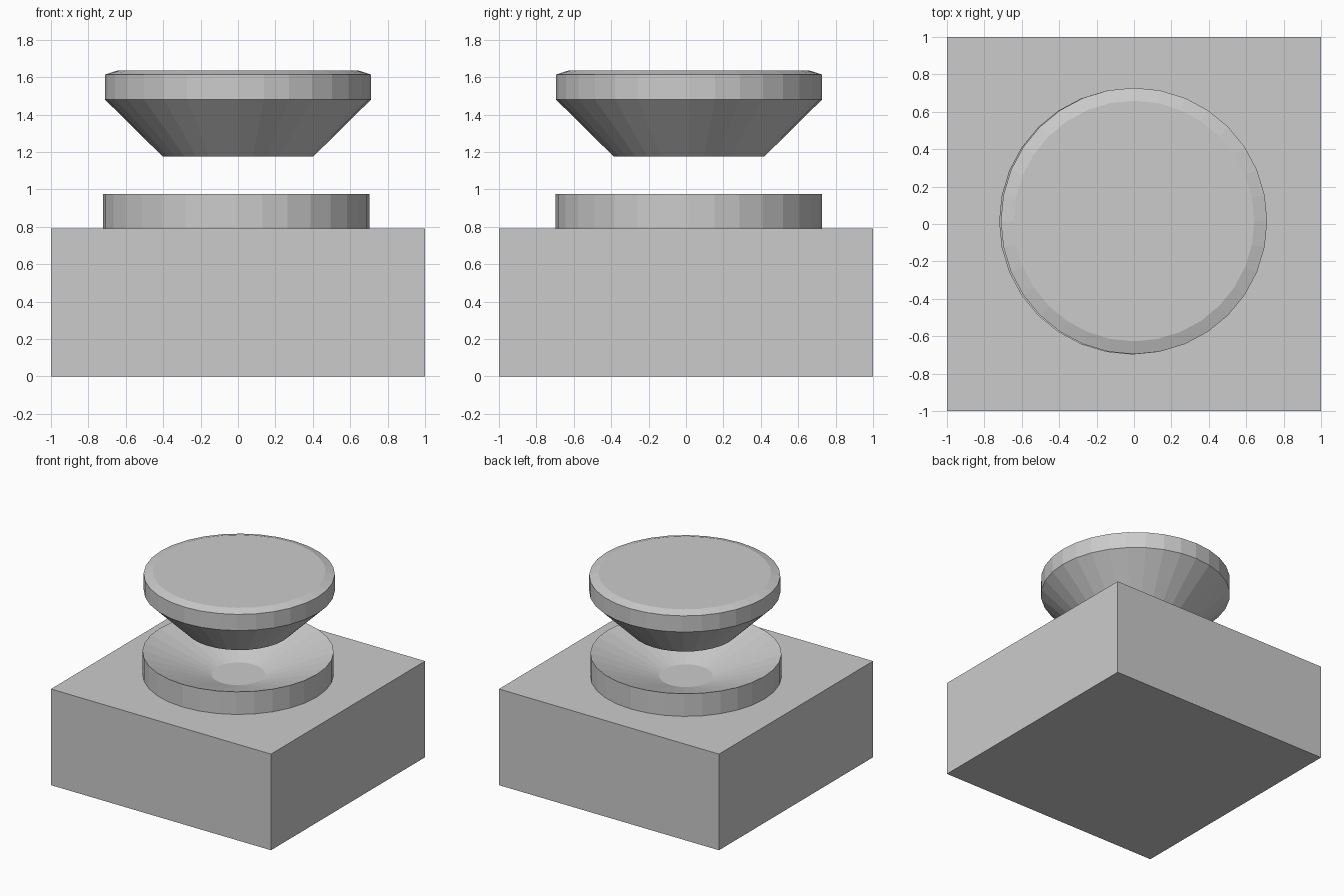
import bpy, bmesh
from math import sin, cos, tau

if "Cube" in bpy.data.objects:
    bpy.data.objects.remove(bpy.data.objects["Cube"])

SIDES = 32


def lathe(name, profile, centre):
    """Flat-shaded turned solid from (radius, z) points, capped at both ends."""
    bm = bmesh.new()
    rings = [[bm.verts.new((centre[0] + r * sin(tau * i / SIDES),
                            centre[1] + r * cos(tau * i / SIDES), z))
              for i in range(SIDES)] for r, z in profile]
    for a, b in zip(rings, rings[1:]):
        for i in range(SIDES):
            j = (i + 1) % SIDES
            bm.faces.new((a[i], a[j], b[j], b[i]))
    bm.faces.new(rings[0])
    bm.faces.new(rings[-1])
    bmesh.ops.recalc_face_normals(bm, faces=bm.faces)
    mesh = bpy.data.meshes.new(name)
    bm.to_mesh(mesh)
    bm.free()
    obj = bpy.data.objects.new(name, mesh)
    bpy.context.collection.objects.link(obj)
    return obj


# Square base block
bpy.ops.mesh.primitive_cube_add(size=1, location=(0, 0, 0.395))
base = bpy.context.object
base.name = "base_block"
base.scale = (2, 2, 0.79)

# Round collar with a shallow conical dish
lathe("dished_collar",
      [(0.712, 0.78), (0.712, 0.976), (0.2, 0.792)], (-0.009, 0.014))

# Floating button: tapered underside, straight rim, bevelled top
lathe("floating_button",
      [(0.404, 1.177), (0.712, 1.481), (0.712, 1.614), (0.643, 1.636)], (0, 0.016))
